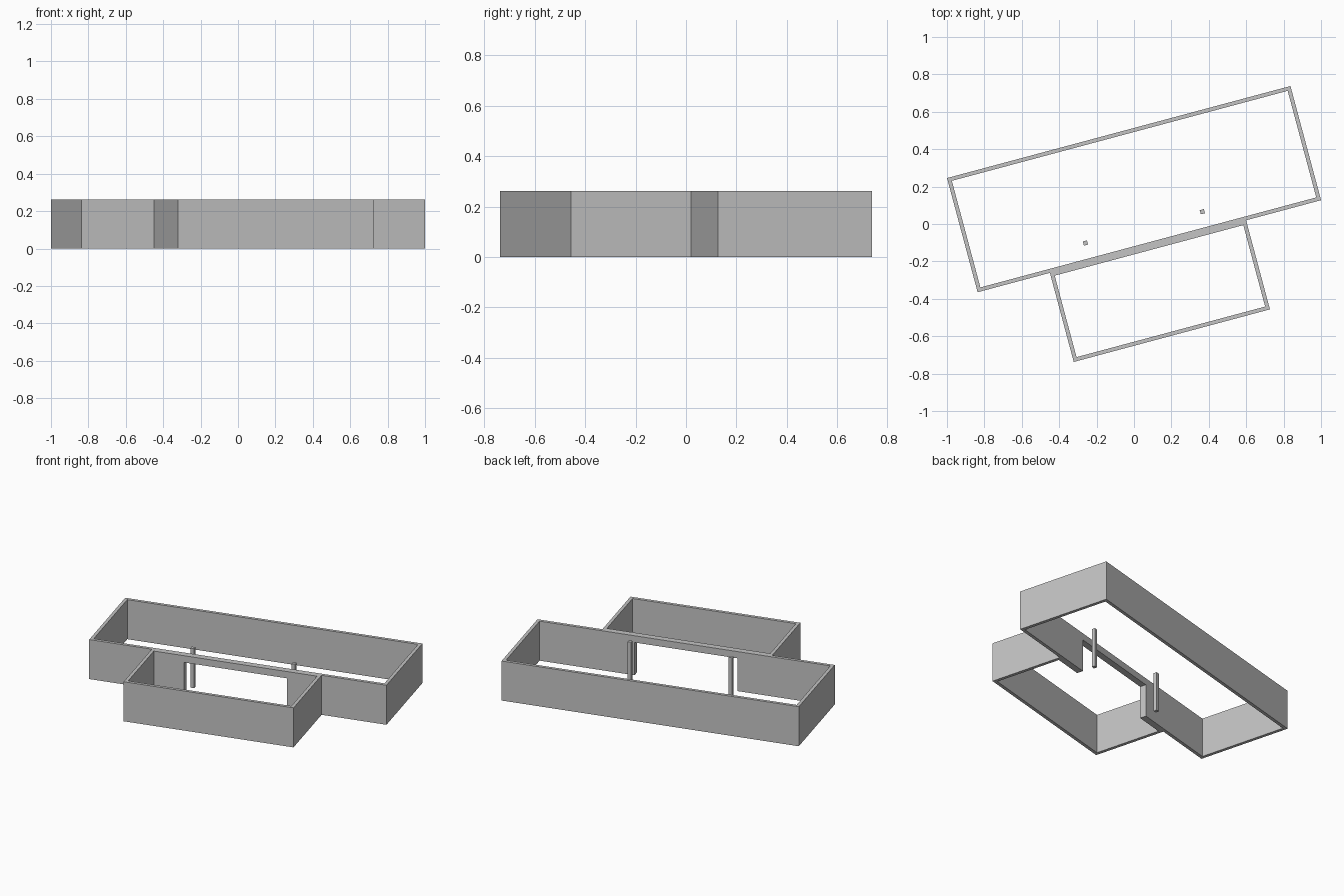
import bpy, bmesh, math
from mathutils import Matrix, Vector

cube = bpy.data.objects.get("Cube")
if cube:
    bpy.data.objects.remove(cube, do_unlink=True)

ANGLE = math.radians(15)   # the whole plan is turned about z
HEIGHT = 0.262
WALL = 0.021

grey = bpy.data.materials.new("wall_grey")
grey.use_nodes = True
colour = (0.55, 0.55, 0.55, 1)
grey.diffuse_color = colour
grey.node_tree.nodes["Principled BSDF"].inputs["Base Color"].default_value = colour


def add_object(name, bm):
    """Turn a bmesh into a flat-shaded grey object in the turned plan."""
    bmesh.ops.recalc_face_normals(bm, faces=bm.faces[:])
    mesh = bpy.data.meshes.new(name)
    bm.to_mesh(mesh)
    bm.free()
    mesh.materials.append(grey)
    obj = bpy.data.objects.new(name, mesh)
    obj.rotation_euler.z = ANGLE
    bpy.context.collection.objects.link(obj)


def box(name, x0, x1, y0, y1, z0, z1):
    bm = bmesh.new()
    size = Matrix.Diagonal((x1 - x0, y1 - y0, z1 - z0, 1))
    centre = Vector(((x0 + x1) / 2, (y0 + y1) / 2, (z0 + z1) / 2))
    bmesh.ops.create_cube(bm, size=1, matrix=Matrix.Translation(centre) @ size)
    add_object(name, bm)


def extruded(name, outline, push):
    """Closed solid from joined flat quads, pushed along a vector."""
    bm = bmesh.new()
    for quad in outline:
        bm.faces.new([bm.verts.new(p) for p in quad])
    bmesh.ops.remove_doubles(bm, verts=bm.verts[:], dist=0.0001)
    far = bmesh.ops.extrude_face_region(bm, geom=bm.faces[:], use_keep_orig=True)
    moved = [g for g in far["geom"] if isinstance(g, bmesh.types.BMVert)]
    bmesh.ops.translate(bm, verts=moved, vec=push)
    add_object(name, bm)


def three_walls(name, x0, x1, y_open, y_far):
    """Mitred U of walls, open along y_open where the doorway wall stands."""
    inset = math.copysign(WALL, y_far - y_open)
    outer = [(x0, y_open), (x0, y_far), (x1, y_far), (x1, y_open)]
    inner = [(x0 + WALL, y_open), (x0 + WALL, y_far - inset),
             (x1 - WALL, y_far - inset), (x1 - WALL, y_open)]
    quads = [[(*p, 0) for p in (outer[i], outer[i + 1], inner[i + 1], inner[i])]
             for i in range(3)]
    extruded(name, quads, (0, 0, HEIGHT))


# Doorway opening shared by both rooms
DOOR_LEFT, DOOR_RIGHT, DOOR_TOP = -0.289, 0.371, 0.217


def doorway_wall(name, x0, x1, y):
    """Wall with a wide opening to the ground and a lintel above it."""
    def quad(a, b, low, high):
        return [(a, y, low), (b, y, low), (b, y, high), (a, y, high)]
    quads = [quad(a, b, low, high)
             for a, b in ((x0, DOOR_LEFT), (DOOR_RIGHT, x1))
             for low, high in ((0, DOOR_TOP), (DOOR_TOP, HEIGHT))]
    quads.append(quad(DOOR_LEFT, DOOR_RIGHT, DOOR_TOP, HEIGHT))
    extruded(name, quads, (0, WALL, 0))


# Two rooms standing back to back along a shared line
SHARED = -0.136
three_walls("main_room_walls", -0.902, 0.999, SHARED + WALL, 0.496)
doorway_wall("main_room_doorway_wall", -0.902, 0.999, SHARED)
three_walls("front_room_walls", -0.502, 0.584, SHARED - WALL, -0.629)
doorway_wall("front_room_doorway_wall", -0.502, 0.584, SHARED - WALL)

# Square posts just inside the main room, by the doorway
HALF = 0.0115
for name, x in (("right_post", -0.277), ("left_post", 0.37)):
    box(name, x - HALF, x + HALF, -0.031 - HALF, -0.031 + HALF, 0, HEIGHT)
